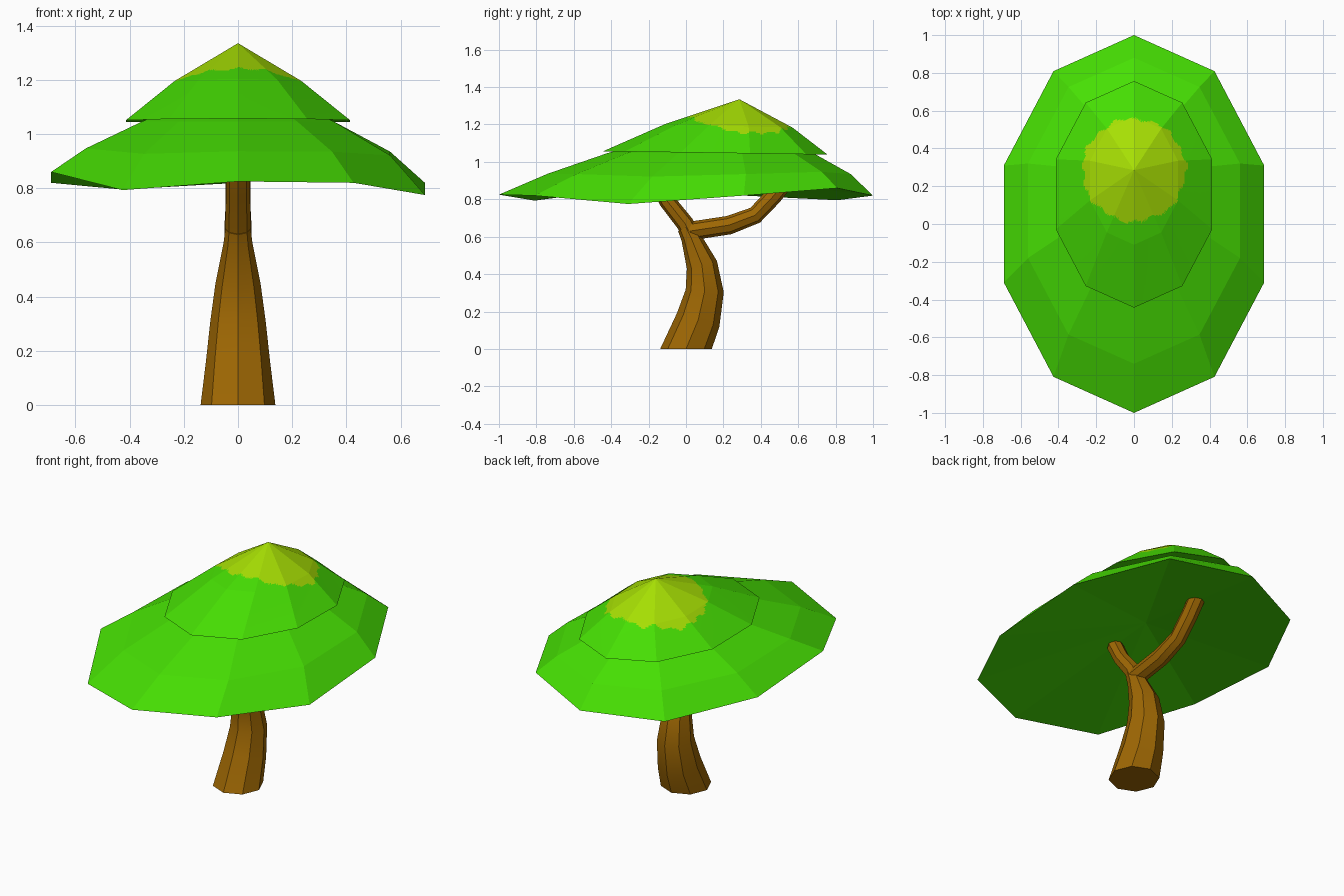
import bpy, bmesh, math
from mathutils import Vector

if "Cube" in bpy.data.objects:
    bpy.data.objects.remove(bpy.data.objects["Cube"])


def material(name, rgb):
    m = bpy.data.materials.new(name)
    m.diffuse_color = (*rgb, 1)
    m.use_nodes = True
    m.node_tree.nodes["Principled BSDF"].inputs["Base Color"].default_value = m.diffuse_color
    return m


BARK = material("bark brown", (0.34, 0.135, 0.001))
LEAF = material("leaf green", (0.062, 0.74, 0.001))
TIP = material("yellow green", (0.385, 0.74, 0.001))


def finish(name, bm, mats):
    bmesh.ops.recalc_face_normals(bm, faces=bm.faces[:])
    me = bpy.data.meshes.new(name)
    bm.to_mesh(me)
    bm.free()
    for m in mats:
        me.materials.append(m)
    ob = bpy.data.objects.new(name, me)
    bpy.context.collection.objects.link(ob)
    return ob


def bridge(bm, a, b):
    n = len(a)
    for i in range(n):
        bm.faces.new((a[i], a[(i + 1) % n], b[(i + 1) % n], b[i]))


def fan(bm, loop, point):
    tip = bm.verts.new(point)
    return [bm.faces.new((loop[i - 1], loop[i], tip)) for i in range(len(loop))]


def limb(name, path, sides=8, flat_start=False):
    """Tapered tube in the x = 0 plane; path holds (y, z, radius)."""
    bm = bmesh.new()
    rings = []
    for i, (y, z, r) in enumerate(path):
        p, q = path[max(i - 1, 0)], path[min(i + 1, len(path) - 1)]
        t = Vector((0, q[0] - p[0], q[1] - p[1])).normalized()
        if flat_start and i == 0:
            t = Vector((0, 0, 1))
        u = Vector((1, 0, 0))
        v = t.cross(u)
        c = Vector((0, y, z))
        rings.append([bm.verts.new(c + r * (math.cos(a) * u + math.sin(a) * v))
                      for a in (math.tau * k / sides for k in range(sides))])
    for a, b in zip(rings, rings[1:]):
        bridge(bm, a, b)
    bm.faces.new(rings[0])
    bm.faces.new(rings[-1])
    # long edges stay sharp, the bends along the limb are smooth
    ob = finish(name, bm, [BARK])
    bpy.ops.object.select_all(action='DESELECT')
    ob.select_set(True)
    bpy.context.view_layer.objects.active = ob
    bpy.ops.object.shade_smooth_by_angle(angle=math.radians(35))
    return ob


def canopy(rings, apex, hollow, cuts=0):
    """Ten-sided leaf layer; rings hold (centre y, rx, ry, z function)."""
    bm = bmesh.new()
    loops = []
    for cy, rx, ry, zf in rings:
        loop = []
        for k in range(10):
            a = math.radians(-90 + 36 * k)
            y = cy + ry * math.sin(a)
            loop.append(bm.verts.new((rx * math.cos(a), y, zf(k, y))))
        loops.append(loop)
    for a, b in zip(loops, loops[1:]):
        bridge(bm, a, b)
    fan(bm, loops[-1], apex)
    if cuts:
        bmesh.ops.subdivide_edges(bm, edges=bm.edges[:], cuts=cuts, use_grid_fill=True)
    # hollowed underside rising to a point
    rim_edges = [e for e in bm.edges if e.is_boundary]
    tip = bm.verts.new(hollow)
    for e in rim_edges:
        bm.faces.new((*e.verts, tip))
    return bm


# trunk and its two branches
limb("trunk", [(0, 0, .138), (.065, .155, .119), (.10, .31, .102),
               (.085, .45, .083), (.025, .60, .053), (0, .65, .047)], flat_start=True)
limb("front_branch", [(.045, .57, .05), (-.005, .67, .047), (-.10, .79, .044), (-.16, .90, .044)])
limb("back_branch", [(.02, .63, .05), (.23, .662, .05), (.37, .715, .047),
                     (.465, .815, .047), (.54, .91, .047)])

# lower leaf layer with an uneven rim
rim = [.825, .82, .775, .82, .86, .82, .795, .82, .86, .793]
bm = canopy([(0, .725, 1.0, lambda k, y: rim[k]),
             (.07, .59, .81, lambda k, y: .935 + .3 * (rim[k] - .82)),
             (.13, .37, .55, lambda k, y: 1.047)], (0, .15, 1.2), (0, .1, .93))
finish("lower_canopy", bm, [LEAF])

# upper leaf layer, finely divided so the yellow tip has a ragged edge
bm = canopy([(.157, .435, .60, lambda k, y: 1.048 - .009 * (y - .157) / .6),
             (.23, .245, .34, lambda k, y: 1.193 - .01 * (y - .23) / .34)],
            (0, .285, 1.335), (0, .2, 1.10), cuts=20)
for f in bm.faces:
    c = f.calc_center_median()
    a = math.atan2(c.y - .285, c.x)
    edge = .272 + .007 * math.sin(17 * a) + .005 * math.sin(7 * a + 1)
    under = c.z < 1.12
    if not under and math.hypot(c.x, c.y - .285) < edge:
        f.material_index = 1
finish("upper_canopy", bm, [LEAF, TIP])
